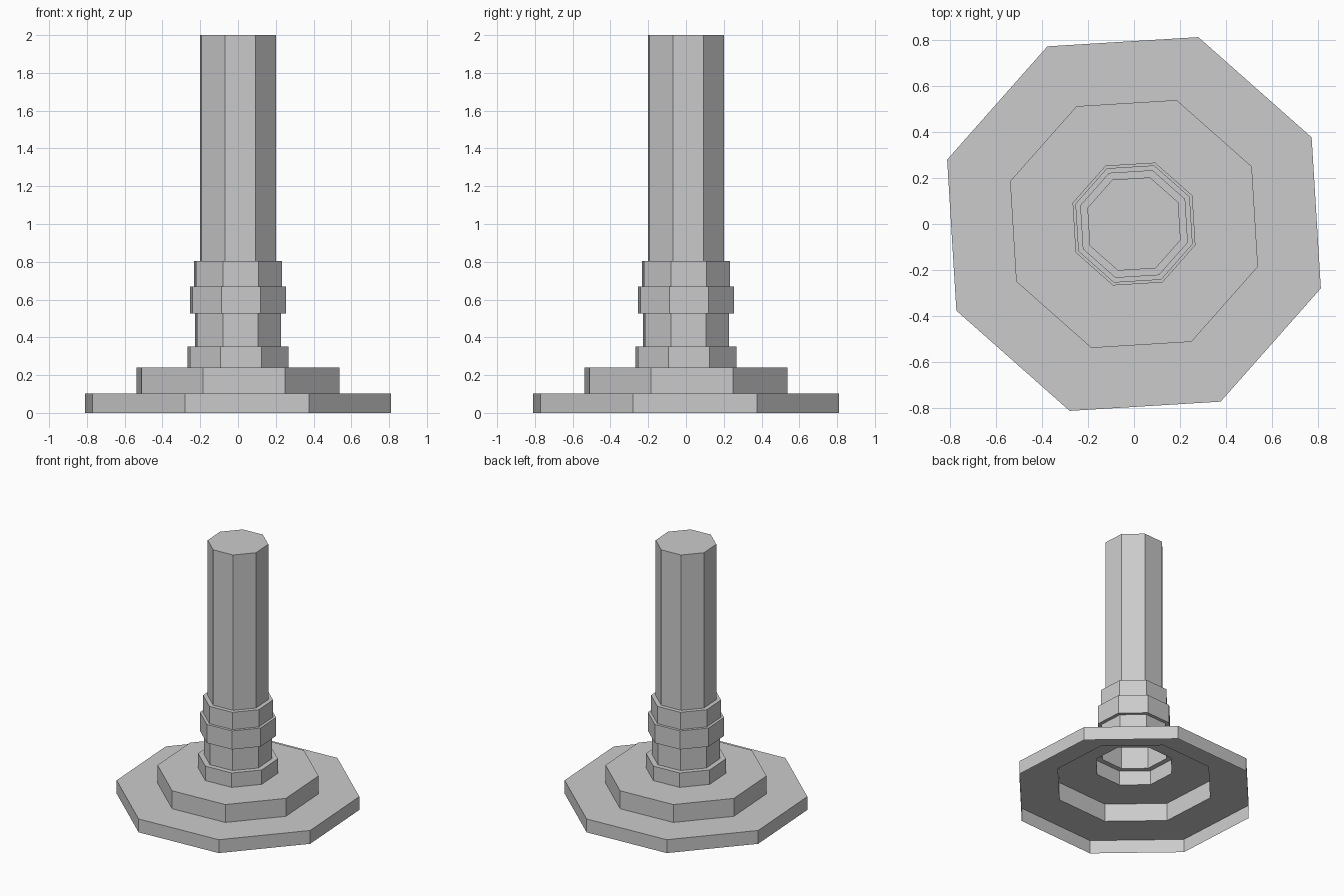
import bpy, bmesh
from math import cos, sin, radians

if "Cube" in bpy.data.objects:
    bpy.data.objects.remove(bpy.data.objects["Cube"])

SIDES = 8
TURN = radians(-19)  # slight twist of the octagon

# (radius, top height) of each stacked step, from the base up
STEPS = [(0.858, 0.103), (0.569, 0.241), (0.282, 0.352), (0.242, 0.527),
         (0.269, 0.67), (0.247, 0.803), (0.214, 2.0)]


def ring(bm, radius, z):
    step = radians(360 / SIDES)
    return [bm.verts.new((radius * cos(TURN + i * step),
                          radius * sin(TURN + i * step), z)) for i in range(SIDES)]


# Stepped profile: a vertical wall then a ledge for every step
profile = []
z = 0.0
for radius, top in STEPS:
    profile += [(radius, z), (radius, top)]
    z = top

# Hollow stepped column, open at the bottom and capped at the top
bm = bmesh.new()
rings = [ring(bm, r, h) for r, h in profile]
for low, high in zip(rings, rings[1:]):
    for i in range(SIDES):
        j = (i + 1) % SIDES
        bm.faces.new((low[i], low[j], high[j], high[i]))
bm.faces.new(rings[-1])

mesh = bpy.data.meshes.new("stepped_column")
bm.to_mesh(mesh)
bm.free()
column = bpy.data.objects.new("stepped_column", mesh)
bpy.context.collection.objects.link(column)
